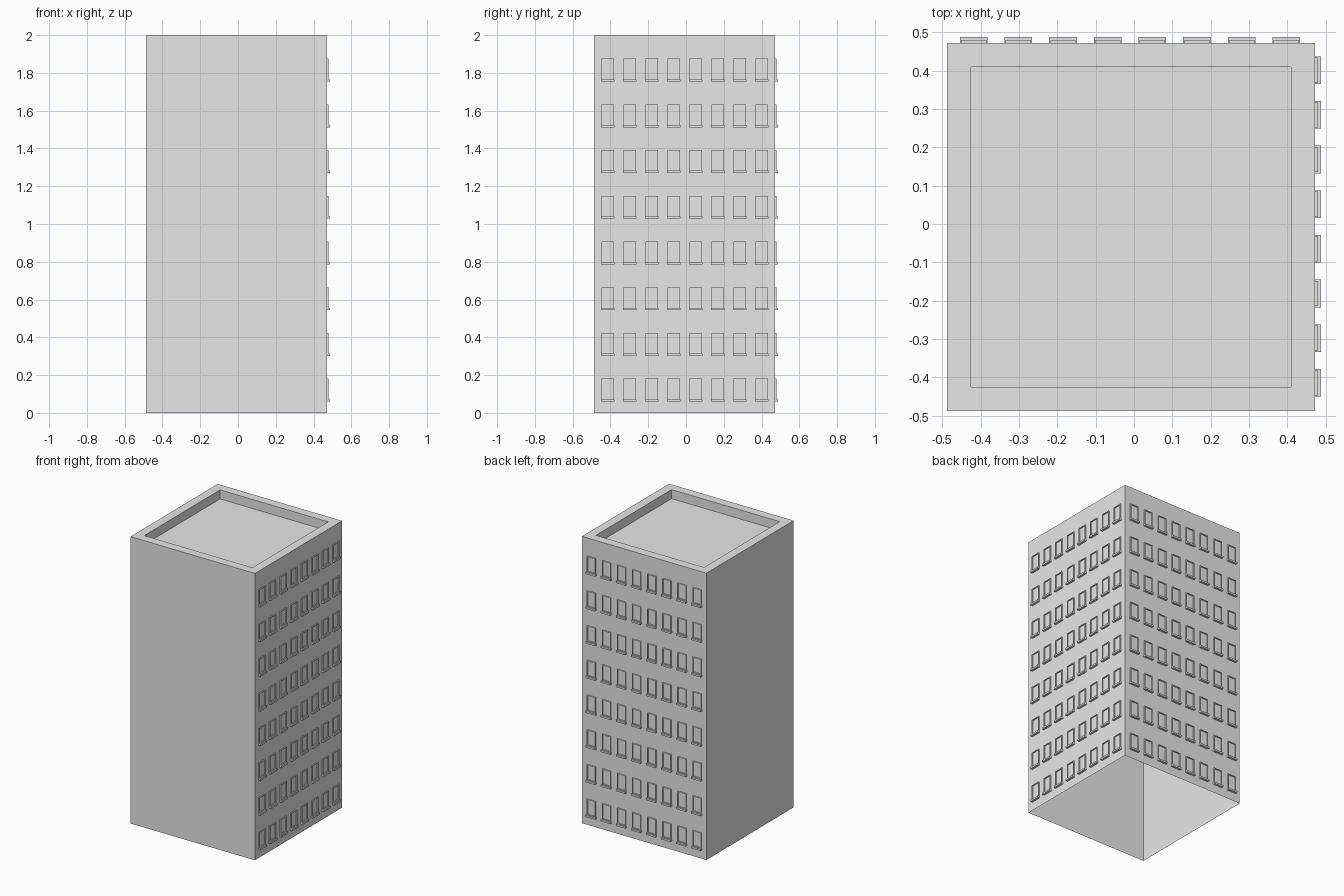
import bpy, bmesh, math
from mathutils import Matrix

old = bpy.data.objects.get("Cube")
if old:
    bpy.data.objects.remove(old)

concrete = bpy.data.materials.new("concrete_grey")
concrete.use_nodes = True
concrete.diffuse_color = (0.8, 0.8, 0.8, 1)
concrete.node_tree.nodes["Principled BSDF"].inputs["Base Color"].default_value = (0.8, 0.8, 0.8, 1)

WALL = 0.472      # outer plane of the two windowed walls
LOW = -0.488      # outer plane of the two blank walls
COUNT = 8
COLUMN_STEP = 0.1164
ROW_STEP = 0.242


def box(bm, low, high):
    size = [b - a for a, b in zip(low, high)]
    mid = [(a + b) / 2 for a, b in zip(low, high)]
    bmesh.ops.create_cube(bm, size=1, matrix=Matrix.Translation(mid) @ Matrix.Diagonal((*size, 1)))


def facing(bm, axis, sign):
    bm.normal_update()
    return next(f for f in bm.faces if f.normal[axis] * sign > 0.9)


def recess(bm, face, border, depth):
    """Leave a rim around a face and sink its middle straight in."""
    normal = face.normal.copy()
    bmesh.ops.inset_region(bm, faces=[face], thickness=border, use_even_offset=True)
    sunk = bmesh.ops.extrude_discrete_faces(bm, faces=[face])["faces"][0]
    bmesh.ops.translate(bm, verts=sunk.verts[:], vec=-normal * depth)


def finish(bm, name):
    mesh = bpy.data.meshes.new(name)
    bm.to_mesh(mesh)
    bm.free()
    mesh.materials.append(concrete)
    obj = bpy.data.objects.new(name, mesh)
    bpy.context.collection.objects.link(obj)
    return obj


def window_grid(obj, turn):
    """Repeat one piece along the wall and up the floors."""
    for label, step in (("columns", (0, COLUMN_STEP, 0)), ("floors", (0, 0, ROW_STEP))):
        mod = obj.modifiers.new(label, "ARRAY")
        mod.count = COUNT
        mod.use_relative_offset = False
        mod.use_constant_offset = True
        mod.constant_offset_displace = step
    obj.rotation_euler.z = turn


# Tower shell: open underneath, with a parapet around a sunken roof
bm = bmesh.new()
box(bm, (LOW, LOW, 0), (WALL, WALL, 2))
bmesh.ops.delete(bm, geom=[facing(bm, 2, -1)], context="FACES_ONLY")
recess(bm, facing(bm, 2, 1), 0.063, 0.063)
finish(bm, "tower_shell")

# Windows on the right and back walls
for side, turn, start in (("right", 0, -0.414), ("back", math.pi / 2, -0.397)):
    # Thin frame around a set-back pane
    bm = bmesh.new()
    box(bm, (WALL - 0.002, start - 0.033, 0.072), (WALL + 0.008, start + 0.033, 0.181))
    recess(bm, facing(bm, 0, 1), 0.005, 0.007)
    window_grid(finish(bm, side + "_window_frames"), turn)

    # Projecting sill
    bm = bmesh.new()
    box(bm, (WALL - 0.002, start - 0.036, 0.06), (WALL + 0.016, start + 0.036, 0.072))
    window_grid(finish(bm, side + "_window_sills"), turn)
